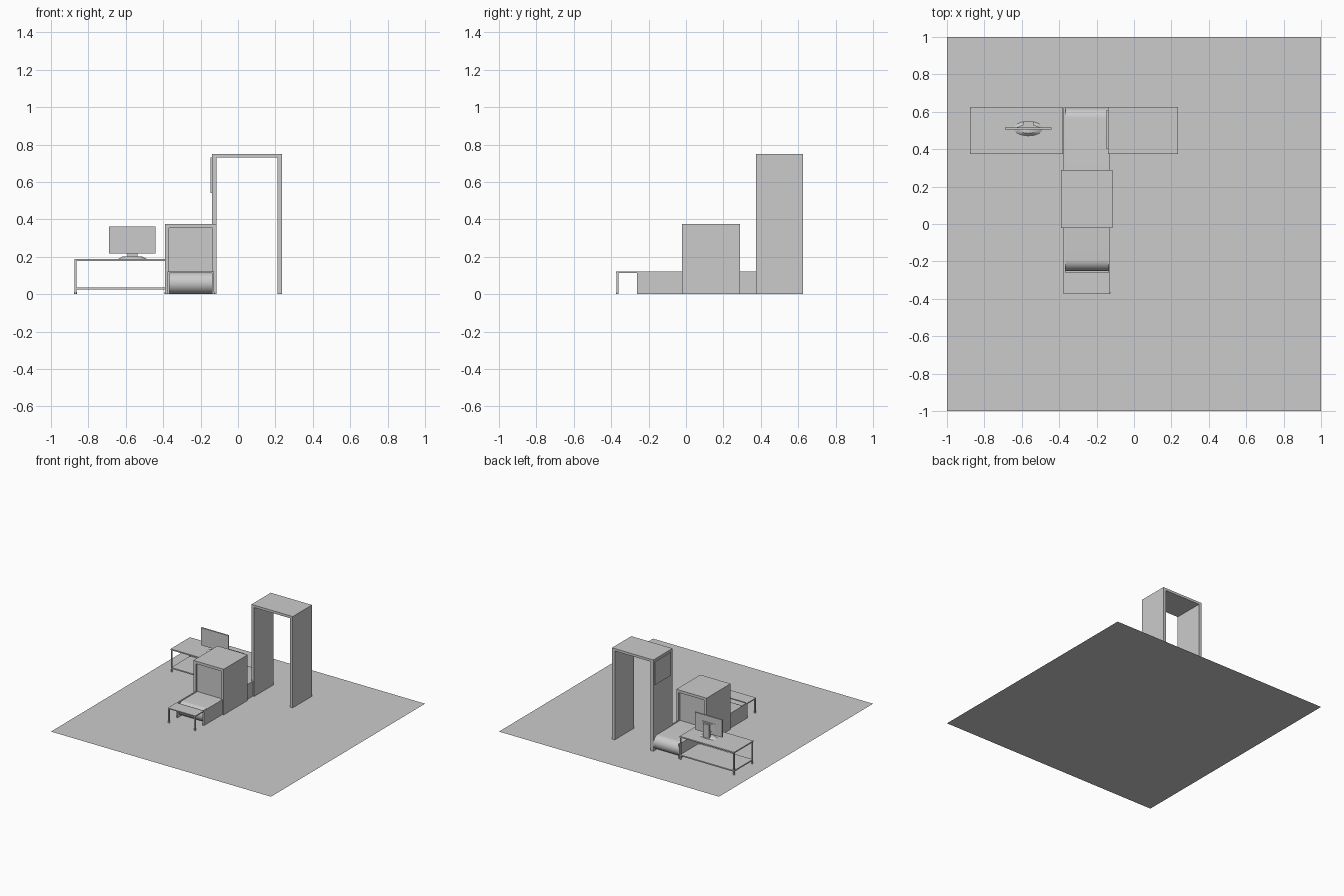
import bpy, bmesh, math
from mathutils import Vector

cube = bpy.data.objects.get("Cube")
if cube:
    bpy.data.objects.remove(cube, do_unlink=True)

grey = bpy.data.materials.new("light grey")
grey.use_nodes = True
GREY = (0.6, 0.6, 0.6, 1)
grey.diffuse_color = GREY
grey.node_tree.nodes["Principled BSDF"].inputs["Base Color"].default_value = GREY


def finish(name, bm):
    bmesh.ops.recalc_face_normals(bm, faces=bm.faces)
    mesh = bpy.data.meshes.new(name)
    bm.to_mesh(mesh)
    bm.free()
    mesh.materials.append(grey)
    obj = bpy.data.objects.new(name, mesh)
    bpy.context.collection.objects.link(obj)
    return obj


def smooth(obj):
    bpy.ops.object.select_all(action='DESELECT')
    obj.select_set(True)
    bpy.context.view_layer.objects.active = obj
    bpy.ops.object.shade_smooth_by_angle(angle=math.radians(40))


def box(name, x, y, z):
    """Box from (low, high) ranges on each axis."""
    bm = bmesh.new()
    bmesh.ops.create_cube(bm, size=1)
    for v in bm.verts:
        v.co = Vector([r[0] if c < 0 else r[1] for c, r in zip(v.co, (x, y, z))])
    return finish(name, bm)


def extrude(name, points, direction):
    """Prism from a planar outline."""
    bm = bmesh.new()
    face = bm.faces.new([bm.verts.new(p) for p in points])
    moved = bmesh.ops.extrude_face_region(bm, geom=[face])["geom"]
    verts = [e for e in moved if isinstance(e, bmesh.types.BMVert)]
    bmesh.ops.translate(bm, verts=verts, vec=direction)
    return finish(name, bm)


def leg(name, x, y, top):
    """Thin square leg with a wider round foot."""
    box(name, (x - .005, x + .005), (y - .005, y + .005), (0, top))
    bm = bmesh.new()
    bmesh.ops.create_cone(bm, cap_ends=True, segments=12, radius1=.007, radius2=.007, depth=.012)
    bmesh.ops.translate(bm, verts=bm.verts, vec=(x, y, .006))
    finish(name + "_foot", bm)


# Floor sheet
bm = bmesh.new()
bmesh.ops.create_grid(bm, x_segments=1, y_segments=1, size=1)
finish("floor", bm)

# Walk-through arch, with a control panel on its right side
AY = .375
extrude("arch", [(-.14, AY, 0), (-.14, AY, .75), (.235, AY, .75), (.235, AY, 0),
                 (.21, AY, 0), (.21, AY, .73), (-.115, AY, .73), (-.115, AY, 0)], (0, .25, 0))
box("arch_panel", (-.146, -.139), (.4, .61), (.54, .73))

# Scanner housing: hood around curtains set back at both ends
SY = -.022
extrude("scanner_hood", [(-.39, SY, 0), (-.39, SY, .375), (-.115, SY, .375), (-.115, SY, 0),
                         (-.137, SY, 0), (-.137, SY, .353), (-.368, SY, .353), (-.368, SY, 0)],
        (0, .312, 0))
box("scanner_curtains", (-.37, -.135), (SY + .018, .272), (0, .355))

# Conveyor: belt with rounded ends between two side walls
R = .058
belt = []
for centre, start in ((.565, 0), (-.192, math.pi)):
    for i in range(17):
        a = start + math.pi / 2 - math.pi * i / 16
        belt.append((-.368, centre + R * math.cos(a), .002 + R + R * math.sin(a)))
smooth(extrude("conveyor_belt", belt, (.231, 0, 0)))
for side, x in (("right", -.377), ("left", -.137)):
    box("conveyor_wall_" + side, (x, x + .01), (-.262, .623), (0, .122))

# Loading table at the front of the conveyor
box("loading_table_top", (-.377, -.127), (-.373, -.26), (.114, .122))
for side, x in (("right", -.371), ("left", -.133)):
    leg("loading_table_leg_" + side, x, -.367, .114)

# Desk with a lower shelf
box("desk_top", (-.875, -.38), (.375, .625), (.178, .188))
box("desk_shelf", (-.872, -.383), (.378, .622), (.025, .035))
for side, x in (("right", -.869), ("left", -.386)):
    for end, y in (("front", .381), ("back", .619)):
        leg(f"desk_leg_{end}_{side}", x, y, .178)

# Monitor on a low oval base
box("monitor_screen", (-.69, -.442), (.505, .517), (.218, .362))
extrude("monitor_back", [(-.625, .517, .25), (-.505, .517, .25),
                         (-.54, .532, .25), (-.59, .532, .25)], (0, 0, .06))
box("monitor_neck", (-.592, -.538), (.526, .547), (.195, .305))
bm = bmesh.new()
bmesh.ops.create_cone(bm, cap_ends=True, segments=32, radius1=.077, radius2=.05, depth=.014)
for v in bm.verts:
    v.co = Vector((v.co.x - .565, v.co.y * .5 + .51, v.co.z + .195))
smooth(finish("monitor_base", bm))
